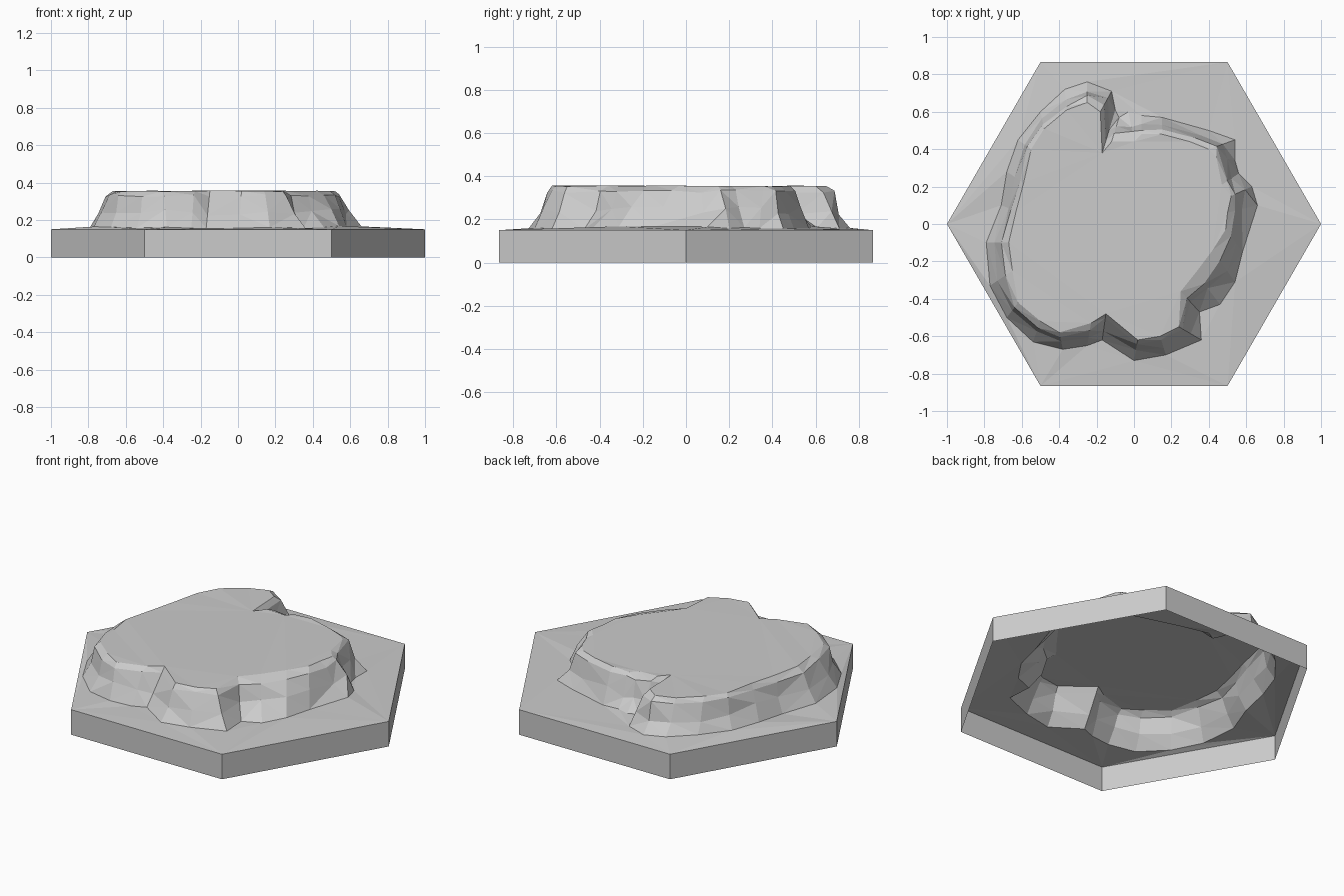
import bpy
import bmesh
import math
import random
from mathutils import Vector

random.seed(4)

default_cube = bpy.data.objects.get("Cube")
if default_cube:
    bpy.data.objects.remove(default_cube, do_unlink=True)

TILE_TOP = 0.15
FOOT_Z = 0.162
RIM_Z = 0.355

# Outlines in hundredths of a unit, counter-clockwise from the front notch
RIM = [(-15, -48), (2, -62), (14, -60), (24, -55), (25, -36), (33, -26),
       (42, -14), (49, -3), (50, 6), (52, 15), (47, 21), (44, 36),
       (40, 40), (30, 44), (15, 48), (4, 48), (0, 44), (-12, 44),
       (-17, 38), (-18, 60), (-25, 65), (-36, 61), (-48, 51), (-55, 40),
       (-59, 22), (-63, 7), (-67, -10), (-65, -25), (-62, -42),
       (-50, -52), (-40, -58), (-23, -53)]
FOOT = [(-17, -62), (0, -73), (17, -70), (36, -62), (35, -47), (46, -43),
        (54, -31), (58, -15), (66, 10), (63, 20), (56, 27), (54, 34),
        (54, 45), (40, 50), (15, 57), (4, 58), (-3, 60), (-8, 57),
        (-10, 61), (-12, 71), (-25, 76), (-37, 72), (-50, 60), (-62, 45),
        (-68, 28), (-71, 10), (-79, -10), (-77, -33), (-68, -50),
        (-54, -63), (-38, -67), (-25, -65)]


def make_material(name, value):
    mat = bpy.data.materials.new(name)
    mat.use_nodes = True
    colour = (value, value, value, 1)
    mat.diffuse_color = colour
    mat.node_tree.nodes["Principled BSDF"].inputs["Base Color"].default_value = colour
    return mat


def add_ring(bm, points):
    """Add a closed loop of vertices and return its vertices and edges."""
    verts = [bm.verts.new(p) for p in points]
    edges = [bm.edges.new((v, verts[(i + 1) % len(verts)]))
             for i, v in enumerate(verts)]
    return verts, edges


def join_rings(bm, lower, upper):
    count = len(lower)
    for i in range(count):
        j = (i + 1) % count
        bm.faces.new((lower[i], lower[j], upper[j], upper[i]))


def finish(bm, name, material):
    """Face the open shell outward and make a flat-shaded object."""
    bmesh.ops.triangulate(bm, faces=[f for f in bm.faces if len(f.verts) > 3])
    bmesh.ops.recalc_face_normals(bm, faces=bm.faces[:])
    if sum(f.normal.z * f.calc_area() for f in bm.faces) < 0:
        bmesh.ops.reverse_faces(bm, faces=bm.faces[:])
    mesh = bpy.data.meshes.new(name)
    bm.to_mesh(mesh)
    bm.free()
    mesh.materials.append(material)
    obj = bpy.data.objects.new(name, mesh)
    bpy.context.collection.objects.link(obj)
    return obj


stone = make_material("stone grey", 0.6)
up = Vector((0, 0, 1))
foot_points = [Vector((x / 100, y / 100, FOOT_Z + random.uniform(-0.007, 0.007)))
               for x, y in FOOT]
rim_points = [Vector((x / 100, y / 100, RIM_Z + random.uniform(-0.004, 0.002)))
              for x, y in RIM]

# Hexagonal tile: open underneath, with ground rising gently to the cliff foot
bm = bmesh.new()
corners = [(math.cos(k * math.pi / 3), math.sin(k * math.pi / 3)) for k in range(6)]
bottom, _ = add_ring(bm, [(x, y, 0) for x, y in corners])
top, tile_edges = add_ring(bm, [(x, y, TILE_TOP) for x, y in corners])
join_rings(bm, bottom, top)
_, foot_edges = add_ring(bm, foot_points)
bmesh.ops.triangle_fill(bm, use_beauty=True, edges=tile_edges + foot_edges, normal=up)
finish(bm, "hex_tile", stone)

# Rocky plateau: flared faceted cliff, worn shoulder and flat top, hollow below
bm = bmesh.new()
previous, _ = add_ring(bm, foot_points)
for outward, height, rough in ((0.58, 0.24, 0.02), (0.25, 0.33, 0.008)):
    points = []
    for rim, foot in zip(rim_points, foot_points):
        p = rim.lerp(foot, outward + random.uniform(-0.1, 0.1))
        p.z = height + random.uniform(-rough, rough)
        points.append(p)
    ring, _ = add_ring(bm, points)
    join_rings(bm, previous, ring)
    previous = ring
ring, rim_edges = add_ring(bm, rim_points)
join_rings(bm, previous, ring)
bmesh.ops.triangle_fill(bm, use_beauty=True, edges=rim_edges, normal=up)
finish(bm, "plateau", stone)
